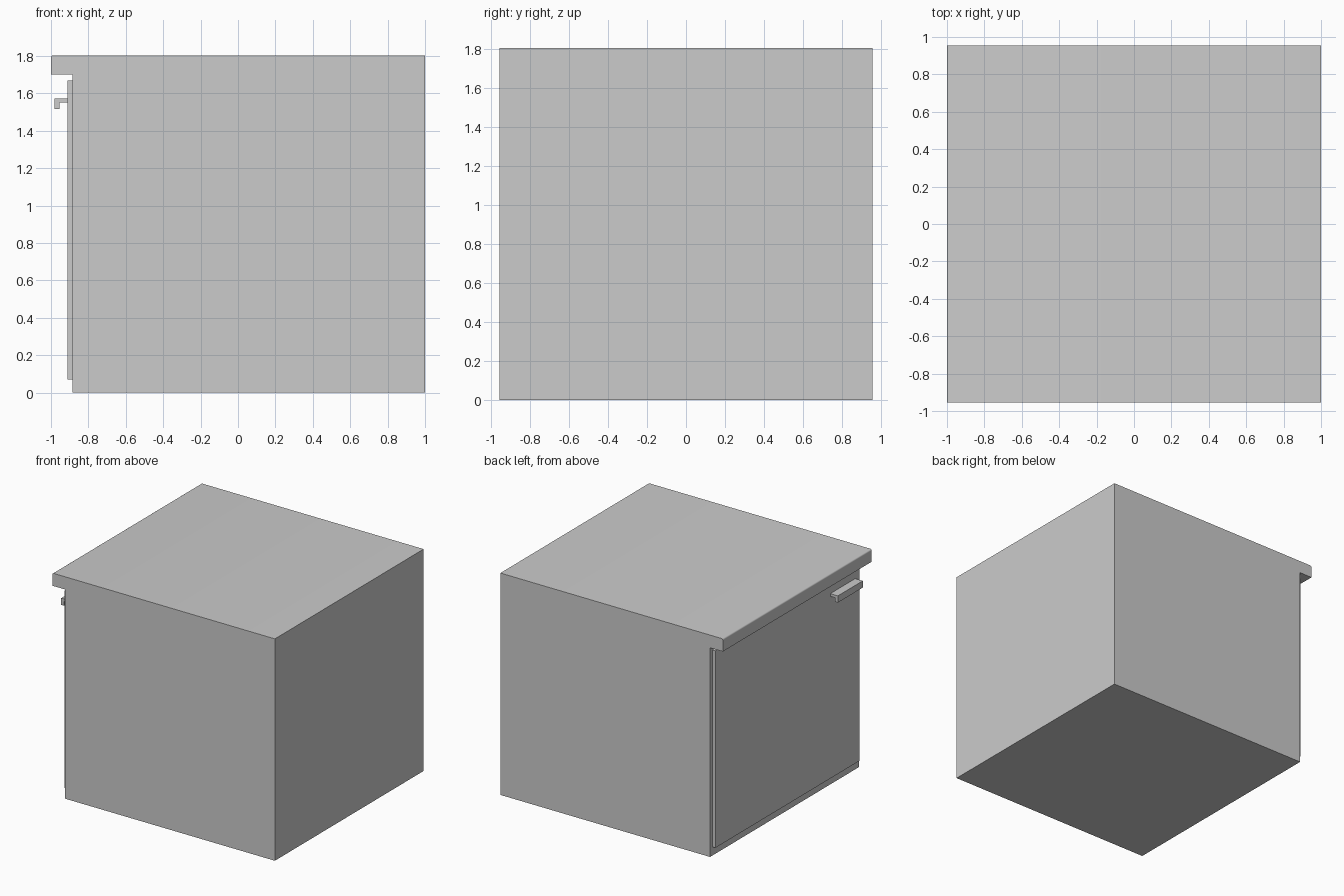
import bpy, bmesh
from math import sin, cos, pi

if "Cube" in bpy.data.objects:
    bpy.data.objects.remove(bpy.data.objects["Cube"])


def extrude_profile(name, points, y0, y1):
    """Extrude a closed xz profile along y."""
    bm = bmesh.new()
    face = bm.faces.new([bm.verts.new((x, y0, z)) for x, z in points])
    ext = bmesh.ops.extrude_face_region(bm, geom=[face])
    verts = [g for g in ext["geom"] if isinstance(g, bmesh.types.BMVert)]
    bmesh.ops.translate(bm, verts=verts, vec=(0, y1 - y0, 0))
    bmesh.ops.recalc_face_normals(bm, faces=bm.faces[:])
    mesh = bpy.data.meshes.new(name)
    bm.to_mesh(mesh)
    bm.free()
    obj = bpy.data.objects.new(name, mesh)
    bpy.context.collection.objects.link(obj)
    return obj


HALF = 0.955          # half width along y
FRONT = -0.885        # cabinet face carrying the door
DOOR = -0.912         # outer face of the door
TOP = 1.803

# Cabinet body with overhanging worktop, top front edge softly rounded
r = 0.012
arc = [(-1 + r - r * cos(a), TOP - r + r * sin(a))
       for a in (i * pi / 8 for i in range(5))]
body = extrude_profile(
    "cabinet_with_worktop",
    [(1, 0), (FRONT, 0), (FRONT, 1.70), (-1, 1.70)] + arc + [(1, TOP)],
    -HALF, HALF)
bpy.context.view_layer.objects.active = body
body.select_set(True)
bpy.ops.object.shade_smooth_by_angle(angle=pi / 6)

# Door panel, inset from the cabinet edges
extrude_profile(
    "door",
    [(FRONT, 0.07), (DOOR, 0.07), (DOOR, 1.67), (FRONT, 1.67)],
    -HALF + 0.03, HALF - 0.03)

# L-shaped pull handle near the upper corner of the door
extrude_profile(
    "door_handle",
    [(DOOR, 1.55), (-0.955, 1.55), (-0.955, 1.517), (-0.98, 1.517),
     (-0.98, 1.572), (DOOR, 1.572)],
    -0.87, -0.55)
